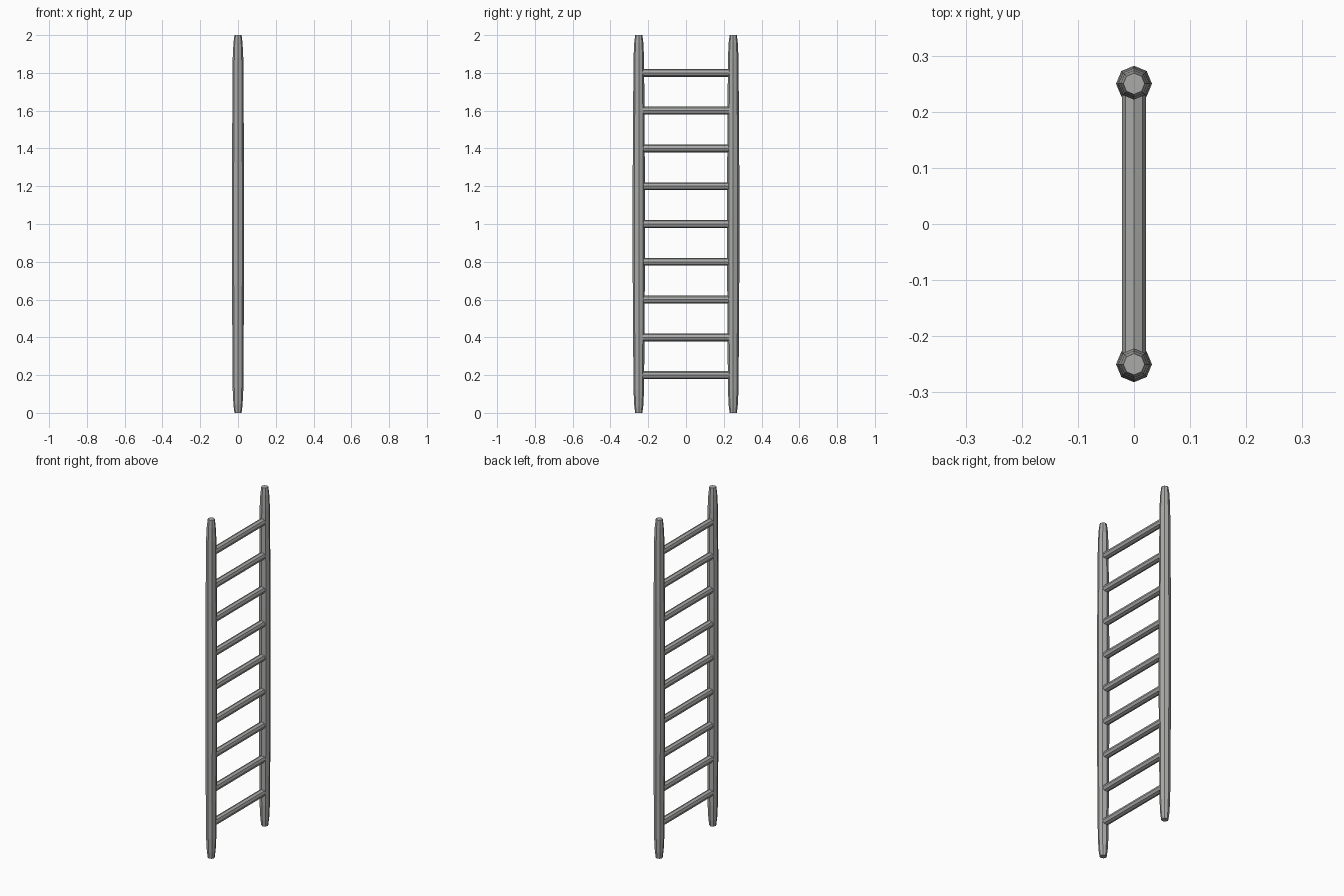
import bpy
import bmesh
from math import cos, sin, pi

SIDES = 8

cube = bpy.data.objects.get("Cube")
if cube:
    bpy.data.objects.remove(cube, do_unlink=True)

# One plain grey for the whole ladder
grey = bpy.data.materials.new("grey_metal")
grey.use_nodes = True
colour = (0.4, 0.4, 0.395, 1)
grey.diffuse_color = colour
grey.node_tree.nodes["Principled BSDF"].inputs["Base Color"].default_value = colour


def lathe(name, profile, place):
    """Loft eight-sided rings of (radius, distance along the axis)."""
    bm = bmesh.new()
    rings = []
    for radius, along in profile:
        angles = [2 * pi * i / SIDES for i in range(SIDES)]
        rings.append([bm.verts.new(place(radius * cos(a), radius * sin(a), along))
                      for a in angles])
    for low, high in zip(rings, rings[1:]):
        for i in range(SIDES):
            j = (i + 1) % SIDES
            bm.faces.new((low[i], low[j], high[j], high[i]))
    bm.faces.new(rings[0][::-1])
    bm.faces.new(rings[-1])
    bmesh.ops.recalc_face_normals(bm, faces=bm.faces)
    mesh = bpy.data.meshes.new(name)
    bm.to_mesh(mesh)
    bm.free()
    mesh.materials.append(grey)
    obj = bpy.data.objects.new(name, mesh)
    bpy.context.collection.objects.link(obj)
    return obj


# Side rails, tapered towards both ends
lower = [(0.019, 0), (0.024, 0.04), (0.028, 0.12), (0.03, 0.4), (0.032, 0.7)]
rail_profile = lower + [(r, 2 - z) for r, z in reversed(lower)]
for name, y in (("front_rail", -0.25), ("back_rail", 0.25)):
    lathe(name, rail_profile, lambda u, v, t, y=y: (u, y + v, t))

# Nine evenly spaced rungs
for n in range(1, 10):
    lathe(f"rung_{n}", [(0.021, -0.24), (0.021, 0.24)],
          lambda u, v, t, z=0.2 * n: (u, t, z + v))
